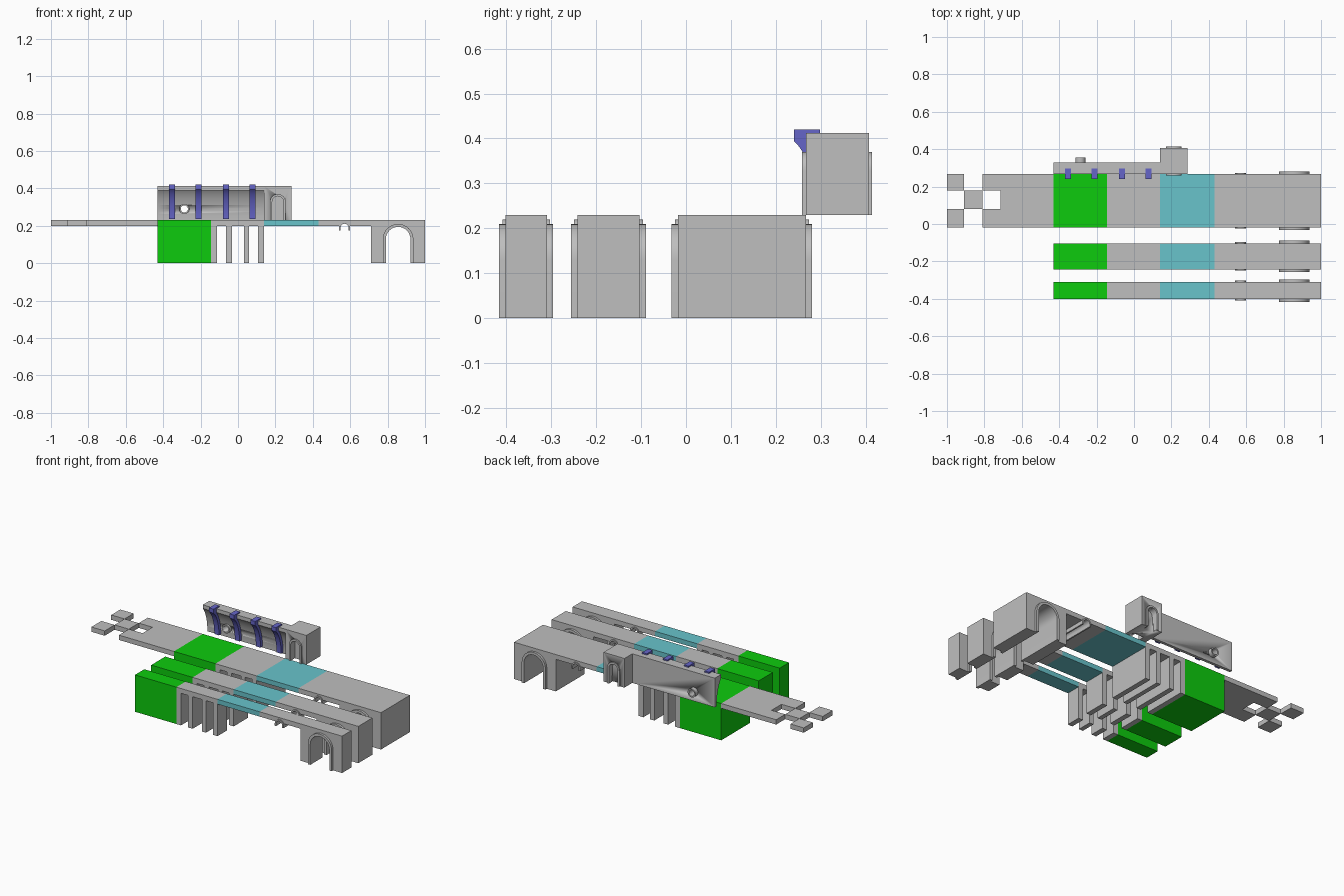
import bpy, bmesh, math
from mathutils import Vector

cube = bpy.data.objects.get("Cube")
if cube:
    bpy.data.objects.remove(cube, do_unlink=True)


def material(name, colour):
    m = bpy.data.materials.new(name)
    m.use_nodes = True
    m.diffuse_color = (*colour, 1)
    m.node_tree.nodes["Principled BSDF"].inputs["Base Color"].default_value = (*colour, 1)
    return m


GREY = material("stone grey", (0.52, 0.52, 0.52))
GREEN = material("bright green", (0.004, 0.6, 0.004))
TEAL = material("pale teal", (0.14, 0.55, 0.6))
BLUE = material("rib blue", (0.13, 0.13, 0.58))


def prism(name, profile, low, high, mat, axis="y"):
    """Extrude a profile: (x, z) along y, or (y, z) along x."""
    def place(p, d):
        return Vector((p[0], d, p[1])) if axis == "y" else Vector((d, p[0], p[1]))
    bm = bmesh.new()
    face = bm.faces.new([bm.verts.new(place(p, low)) for p in profile])
    ext = bmesh.ops.extrude_face_region(bm, geom=[face])
    moved = [v for v in ext["geom"] if isinstance(v, bmesh.types.BMVert)]
    bmesh.ops.translate(bm, verts=moved, vec=place((0, 0), high - low))
    bmesh.ops.recalc_face_normals(bm, faces=bm.faces)
    me = bpy.data.meshes.new(name)
    bm.to_mesh(me)
    bm.free()
    me.shade_smooth()
    me.set_sharp_from_angle(angle=math.radians(30))
    me.materials.append(mat)
    ob = bpy.data.objects.new(name, me)
    bpy.context.collection.objects.link(ob)
    return ob


def box(name, x0, x1, y0, y1, z0, z1, mat):
    return prism(name, [(x0, z0), (x1, z0), (x1, z1), (x0, z1)], y0, y1, mat)


def arch(cx, r, base, top, n=16):
    """Round-headed opening outline from left foot to right foot."""
    arc = [(cx - r * math.cos(math.pi * i / n), top - r + r * math.sin(math.pi * i / n))
           for i in range(n + 1)]
    return [(cx - r, base)] + arc + [(cx + r, base)]


def rim(name, cx, r, base, top, thick, y0, y1):
    band = arch(cx, r, base, top) + arch(cx, r - thick, base, top - thick)[::-1]
    return prism(name, band, y0, y1, GREY)


def carve(ob, cutter):
    mod = ob.modifiers.new("cut", "BOOLEAN")
    mod.operation = "DIFFERENCE"
    mod.solver = "EXACT"
    mod.object = cutter
    cutter.hide_render = True
    bpy.context.view_layer.update()
    dg = bpy.context.evaluated_depsgraph_get()
    ob.data = bpy.data.meshes.new_from_object(ob.evaluated_get(dg))
    ob.modifiers.clear()
    bpy.data.objects.remove(cutter, do_unlink=True)


BOTTOM, TOP = 0.2, 0.23
STRIPS = {"wide": (-0.018, 0.267), "middle": (-0.242, -0.103), "narrow": (-0.402, -0.31)}
PILLARS = [(-0.144, -0.112), (-0.064, -0.032), (0.032, 0.06), (0.108, 0.14)]

# comb of pillars under a deck
comb = [(0.14, TOP), (-0.144, TOP)]
for a, b in PILLARS:
    comb += [(a, BOTTOM), (a, 0), (b, 0), (b, BOTTOM)]
comb = comb[:2] + comb[3:-1]

# end deck with a small arch and a large gateway
small = [p for p in arch(0.57, 0.03, 0.175, 0.22) if p[1] > BOTTOM]
gate = arch(0.856, 0.066, 0, 0.195)
end_deck = ([(0.43, TOP), (0.43, BOTTOM), (small[0][0], BOTTOM)] + small
            + [(small[-1][0], BOTTOM), (0.712, BOTTOM), (0.712, 0)]
            + gate + [(1, 0), (1, TOP)])

for name, (y0, y1) in STRIPS.items():
    box(name + "_green_block", -0.43, -0.144, y0, y1, 0, TOP, GREEN)
    prism(name + "_pillared_deck", comb, y0, y1, GREY)
    box(name + "_teal_deck", 0.14, 0.43, y0, y1, BOTTOM, TOP, TEAL)
    prism(name + "_gate_block", end_deck, y0, y1, GREY)
    rim(name + "_small_arch_rim", 0.57, 0.03, 0.175, 0.22, 0.009, y0 - 0.007, y1 + 0.007)
    rim(name + "_gate_rim", 0.856, 0.082, 0, 0.21, 0.016, y0 - 0.014, y1 + 0.014)

# thin plate that breaks up into a chequered end
y0, y1 = STRIPS["wide"]
box("thin_plate", -0.715, -0.43, y0, y1, BOTTOM, TOP, GREY)
xs, ys = [-1, -0.908, -0.81, -0.715], [y0, 0.08, 0.178, y1]
for i in range(3):
    for j in range(3):
        if (i + j) % 2 == 0:
            box("chequer_tile", xs[i], xs[i + 1], ys[j], ys[j + 1], BOTTOM, TOP, GREY)


def vault(a, b, start_y, n=14):
    """Elliptical underside from the foot up to the overhanging lip."""
    end = math.acos((start_y - 0.2) / a)
    return [(0.2 + a * math.cos(end * i / n), 0.237 + b * math.sin(end * i / n))
            for i in range(n + 1)]


# back wall with hollowed front
hollow = vault(0.112, 0.19, 0.267)
wall = prism("vaulted_wall", [(0.33, TOP), (0.312, TOP)] + hollow + [(0.267, 0.412), (0.33, 0.412)],
             -0.43, 0.14, GREY, "x")

# ribs lining the hollow
rib = vault(0.092, 0.175, 0.24) + [(0.24, 0.42), (0.298, 0.42), (0.298, 0.40), (0.314, 0.36), (0.314, 0.237)]
for x in (-0.352, -0.21, -0.065, 0.078):
    prism("wall_rib", rib, x - 0.016, x + 0.016, BLUE, "x")


# pipe through the wall
def ring(r, n=24):
    return [(-0.287 + r * math.cos(2 * math.pi * i / n), 0.29 + r * math.sin(2 * math.pi * i / n))
            for i in range(n)]


carve(wall, prism("pipe_hole_cutter", ring(0.02), 0.2, 0.4, GREY))
pipe = prism("wall_pipe", ring(0.027), 0.29, 0.355, GREY)
carve(pipe, prism("pipe_bore_cutter", ring(0.019), 0.2, 0.4, GREY))

# tower beside the wall with an arched niche front and back
tower = box("tower", 0.14, 0.285, 0.267, 0.407, TOP, 0.412, GREY)
for a, b in ((0.25, 0.3), (0.374, 0.42)):
    carve(tower, prism("niche_cutter", arch(0.213, 0.031, 0.22, 0.358), a, b, GREY))
for a, b in ((0.258, 0.29), (0.384, 0.414)):
    rim("niche_rim", 0.213, 0.042, TOP, 0.37, 0.012, a, b)
